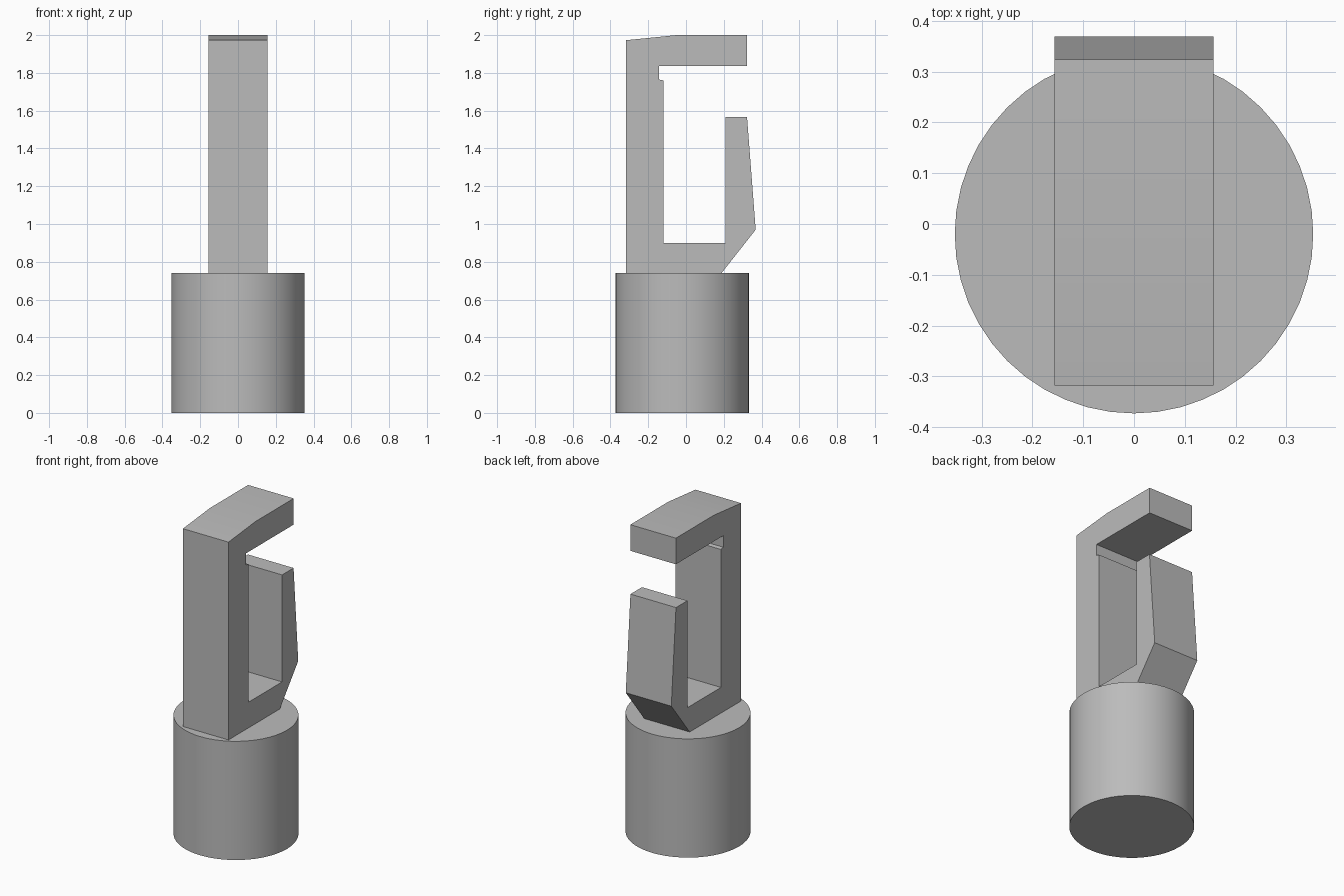
import bpy
import bmesh
import math
from mathutils import Matrix, Vector

cube = bpy.data.objects.get("Cube")
if cube:
    bpy.data.objects.remove(cube, do_unlink=True)

# Single grey material
grey = bpy.data.materials.new("plain_grey")
grey.use_nodes = True
colour = (0.5, 0.5, 0.5, 1.0)
grey.diffuse_color = colour
grey.node_tree.nodes["Principled BSDF"].inputs["Base Color"].default_value = colour


def add_part(name, bm):
    bmesh.ops.recalc_face_normals(bm, faces=bm.faces)
    mesh = bpy.data.meshes.new(name)
    bm.to_mesh(mesh)
    bm.free()
    mesh.materials.append(grey)
    obj = bpy.data.objects.new(name, mesh)
    bpy.context.collection.objects.link(obj)
    bpy.ops.object.select_all(action='DESELECT')
    obj.select_set(True)
    bpy.context.view_layer.objects.active = obj
    bpy.ops.object.shade_smooth_by_angle(angle=math.radians(30))
    return obj


# Round base post
BASE_TOP = 0.74
bm = bmesh.new()
bmesh.ops.create_cone(bm, cap_ends=True, segments=48, radius1=0.353, radius2=0.353,
                      depth=BASE_TOP,
                      matrix=Matrix.Translation((0, -0.02, BASE_TOP / 2)))
add_part("round_base", bm)

# Open hook: side profile (y, z) extruded across the width
HALF_WIDTH = 0.157
profile = [
    (-0.318, BASE_TOP), (0.188, BASE_TOP), (0.369, 0.97),   # foot and outer heel
    (0.323, 1.567), (0.21, 1.567),                          # front prong tip
    (0.21, 0.9), (-0.12, 0.9),                              # floor of the opening
    (-0.12, 1.76), (-0.143, 1.765), (-0.143, 1.837),        # notch under the arm
    (0.324, 1.837), (0.324, 2.0),                           # arm end
    (-0.05, 2.0), (-0.318, 1.973),                          # sloping top
]
bm = bmesh.new()
side = bm.faces.new([bm.verts.new((-HALF_WIDTH, y, z)) for y, z in profile])
extruded = bmesh.ops.extrude_face_region(bm, geom=[side], use_keep_orig=True)
moved = [g for g in extruded["geom"] if isinstance(g, bmesh.types.BMVert)]
bmesh.ops.translate(bm, verts=moved, vec=Vector((2 * HALF_WIDTH, 0, 0)))
add_part("open_hook", bm)
